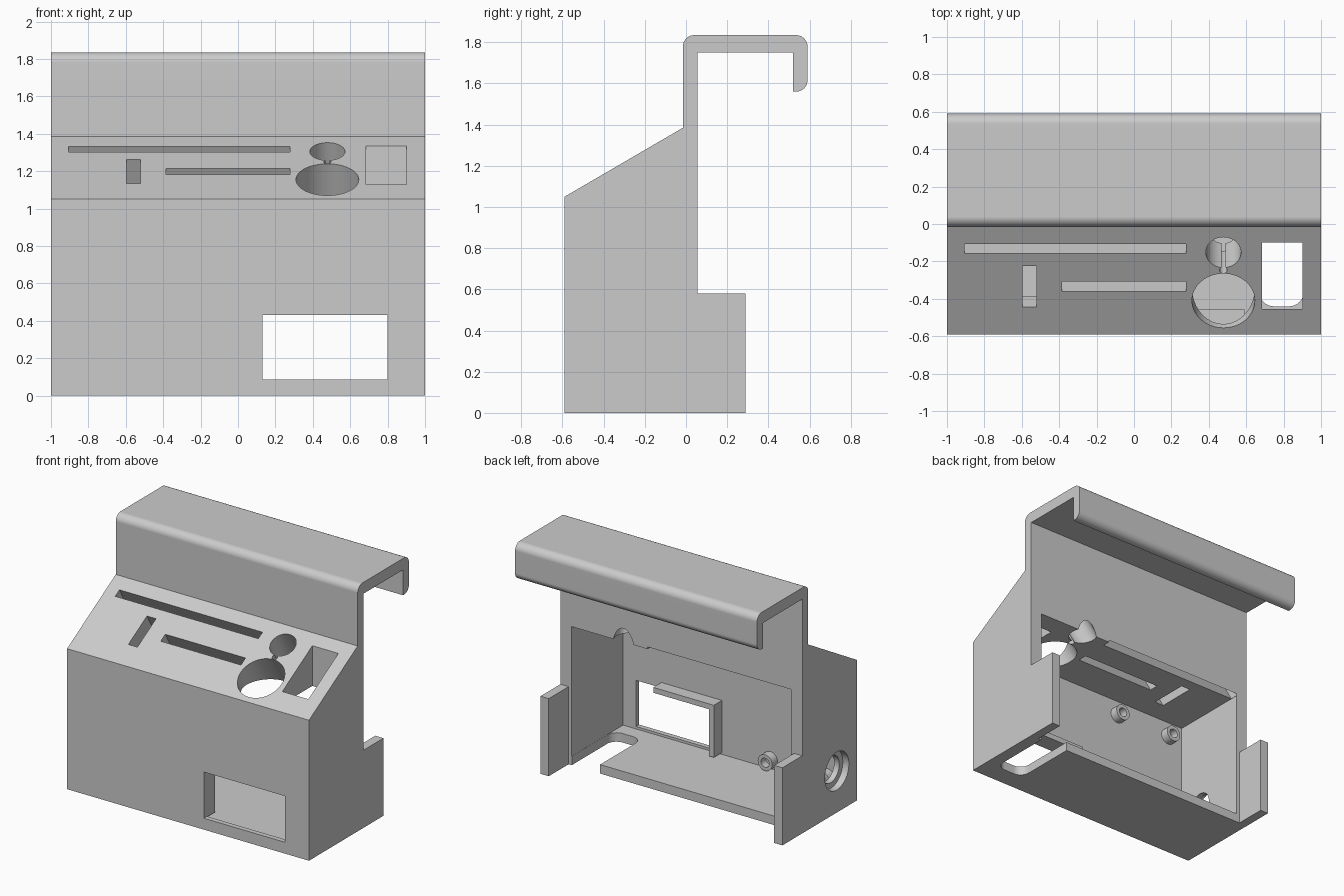
import bpy
import bmesh
from math import cos, sin, pi, hypot
from mathutils import Matrix, Vector

cube = bpy.data.objects.get("Cube")
if cube:
    bpy.data.objects.remove(cube, do_unlink=True)

grey = bpy.data.materials.new("plain_grey")
grey.use_nodes = True
grey.diffuse_color = (0.6, 0.6, 0.6, 1)
grey.node_tree.nodes["Principled BSDF"].inputs["Base Color"].default_value = (0.6, 0.6, 0.6, 1)


def frame(ax, ay, az, origin=(0, 0, 0)):
    m = Matrix((ax, ay, az)).transposed().to_4x4()
    m.translation = Vector(origin)
    return m


X, Y, Z = (1, 0, 0), (0, 1, 0), (0, 0, 1)
ALONG_X = frame(Y, Z, X)      # outline in (y, z)
ALONG_Y = frame(Z, X, Y)      # outline in (z, x)
ALONG_Z = Matrix.Identity(4)  # outline in (x, y)

# Sloped panel frame: outline in (x, distance up the slope)
FRONT, LOW, RIDGE, HIGH = -0.59, 1.05, -0.015, 1.385
run = hypot(RIDGE - FRONT, HIGH - LOW)
c, s = (RIDGE - FRONT) / run, (HIGH - LOW) / run
SLOPE = frame(X, (0, c, s), (0, -s, c), (0, FRONT, LOW))


def up_slope(y):
    return (y - FRONT) / c


def prism(name, outline, m, start, end):
    """Extrude a closed 2D outline along the local z of a frame."""
    bm = bmesh.new()
    low = [bm.verts.new(m @ Vector((a, b, start))) for a, b in outline]
    high = [bm.verts.new(m @ Vector((a, b, end))) for a, b in outline]
    bm.faces.new(low)
    bm.faces.new(high)
    n = len(low)
    for i in range(n):
        j = (i + 1) % n
        bm.faces.new((low[i], low[j], high[j], high[i]))
    bmesh.ops.recalc_face_normals(bm, faces=bm.faces)
    mesh = bpy.data.meshes.new(name)
    bm.to_mesh(mesh)
    bm.free()
    mesh.materials.append(grey)
    ob = bpy.data.objects.new(name, mesh)
    bpy.context.scene.collection.objects.link(ob)
    return ob


def rect(a0, a1, b0, b1):
    return [(a0, b0), (a1, b0), (a1, b1), (a0, b1)]


def circle(a, b, r, n=48):
    return [(a + r * cos(2 * pi * i / n), b + r * sin(2 * pi * i / n)) for i in range(n)]


def rounded(points, n=8):
    """Replace each (a, b, r) corner with a right-angle arc of radius r."""
    out = []
    for i, p in enumerate(points):
        if len(p) == 2:
            out.append(p)
            continue
        here = Vector(p[:2])
        prev = (Vector(points[i - 1][:2]) - here).normalized()
        nxt = (Vector(points[(i + 1) % len(points)][:2]) - here).normalized()
        centre = here + (prev + nxt) * p[2]
        for k in range(n + 1):
            t = k / n * pi / 2
            q = centre - p[2] * (nxt * cos(t) + prev * sin(t))
            out.append((q.x, q.y))
    return out


def carve(target, cutter, operation="DIFFERENCE"):
    cutter.hide_render = True
    mod = target.modifiers.new("cut", "BOOLEAN")
    mod.operation = operation
    mod.solver = "EXACT"
    mod.object = cutter
    bpy.context.view_layer.objects.active = target
    bpy.ops.object.modifier_apply(modifier=mod.name)
    bpy.data.objects.remove(cutter, do_unlink=True)


def smooth(ob):
    bpy.ops.object.select_all(action="DESELECT")
    ob.select_set(True)
    bpy.context.view_layer.objects.active = ob
    bpy.ops.object.shade_smooth_by_angle(angle=pi / 6)
    mod = ob.modifiers.new("even_shading", "WEIGHTED_NORMAL")
    mod.keep_sharp = True


# Housing with the rear hook, one side profile
BACK, TAIL, SHELF, TOP = 0.055, 0.29, 0.58, 1.835
R = 0.055
housing = prism("housing", rounded([
    (FRONT, 0), (TAIL, 0), (TAIL, SHELF), (BACK, SHELF), (BACK, 1.75),
    (0.52, 1.75), (0.52, 1.56), (0.59, 1.56, R), (0.59, TOP, R),
    (RIDGE, TOP, R), (RIDGE, HIGH), (FRONT, LOW)]), ALONG_X, -1, 1)

# Cavity open to the rear, and the gap between the two rear side flaps
INNER, FLOOR, CEILING = -0.553, 0.067, 1.035
carve(housing, prism("cavity", rect(INNER, 0.1, FLOOR, CEILING), ALONG_X, -0.907, 0.907))
carve(housing, prism("rear_gap", rect(BACK, 0.4, -0.1, 0.7), ALONG_X, -0.932, 0.932))

# Front window
carve(housing, prism("window", rect(0.13, 0.8, 0.085, 0.43), frame(X, Z, (0, -1, 0)), 0.5, 0.7))

# Rounded notch in the floor and the vertical shaft above it
carve(housing, prism("floor_notch", rounded([
    (0.672, 0.2), (0.672, -0.44, 0.075), (0.906, -0.44, 0.075), (0.906, 0.2)]),
    ALONG_Z, -0.1, 0.3))
carve(housing, prism("shaft", rect(0.685, 0.9, -0.455, -0.1), ALONG_Z, 0.8, 1.6))

# Slots cut square to the sloped panel: x range, y range
for x0, x1, y0, y1 in ((-0.905, 0.278, -0.158, -0.108),
                       (-0.385, 0.278, -0.362, -0.308),
                       (-0.595, -0.52, -0.445, -0.225)):
    carve(housing, prism("slot", rect(x0, x1, up_slope(y0), up_slope(y1)), SLOPE, -0.5, 0.1))

# Round holes in the sloped panel: centre y, radius
for y, r in ((-0.41, 0.168), (-0.152, 0.094), (-0.247, 0.02)):
    carve(housing, prism("round_hole", circle(0.478, up_slope(y), r), SLOPE, -0.6, 0.1))

# Stepped round port in the right side
carve(housing, prism("port_recess", circle(-0.353, 0.31, 0.142), ALONG_X, -1.1, -0.95))
carve(housing, prism("port", circle(-0.353, 0.31, 0.1), ALONG_X, -1.1, -0.8))
smooth(housing)

# Inner rim along the top and one side of the window
rim = [(0.09, 0.08), (0.13, 0.08), (0.13, 0.43), (0.59, 0.43), (0.59, 0.47), (0.09, 0.47)]
prism("window_rim", rim, frame(X, Z, (0, -1, 0)), 0.457, -INNER)

# Four mounting bosses on the inside of the front wall
for x in (-0.31, -0.78):
    for z in (0.135, 0.92):
        boss = prism("mounting_boss", circle(z, x, 0.06, 32), ALONG_Y, INNER, -0.49)
        carve(boss, prism("bore", circle(z, x, 0.034, 32), ALONG_Y, INNER + 0.005, -0.4))
        smooth(boss)
